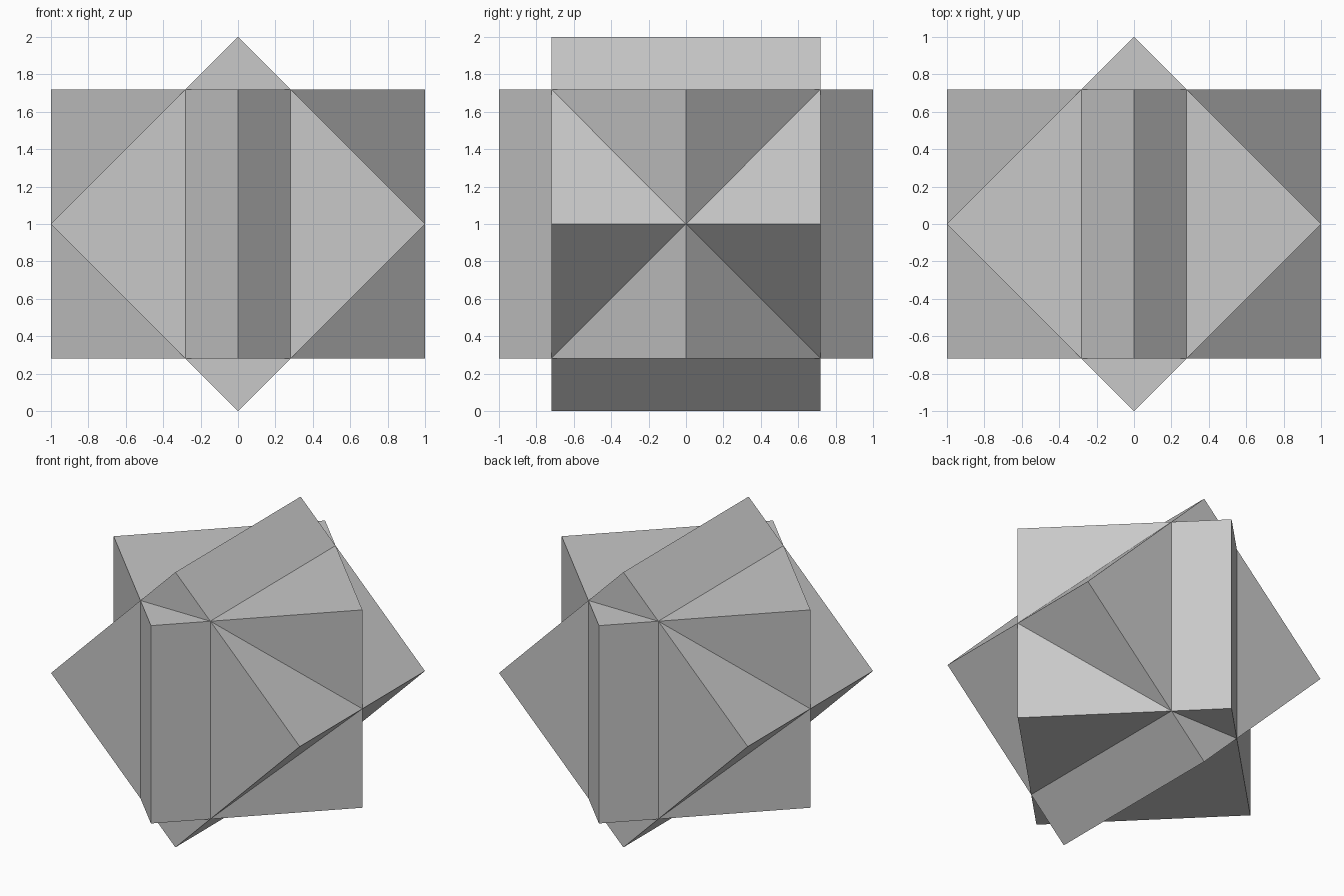
import bpy
from math import pi

cube = bpy.data.objects.get("Cube")
if cube:
    bpy.data.objects.remove(cube, do_unlink=True)

# Single grey material
grey = bpy.data.materials.new("light_grey")
grey.use_nodes = True
colour = (0.58, 0.58, 0.58, 1)
grey.diffuse_color = colour
grey.node_tree.nodes["Principled BSDF"].inputs["Base Color"].default_value = colour

SIDE = 2 ** 0.5      # square section whose diagonal is 2
LENGTH = 1.438       # size along the turning axis


def turned_block(name, size, rotation):
    """Flat-sided block, turned about its own centre."""
    bpy.ops.mesh.primitive_cube_add(size=1, location=(0, 0, 1), rotation=rotation)
    block = bpy.context.object
    block.name = name
    block.scale = size
    block.data.materials.append(grey)
    return block


# Two interlocking blocks, one turned about z and one about y
turned_block("upright_block", (SIDE, SIDE, LENGTH), (0, 0, pi / 4))
turned_block("tilted_block", (SIDE, LENGTH, SIDE), (0, pi / 4, 0))
